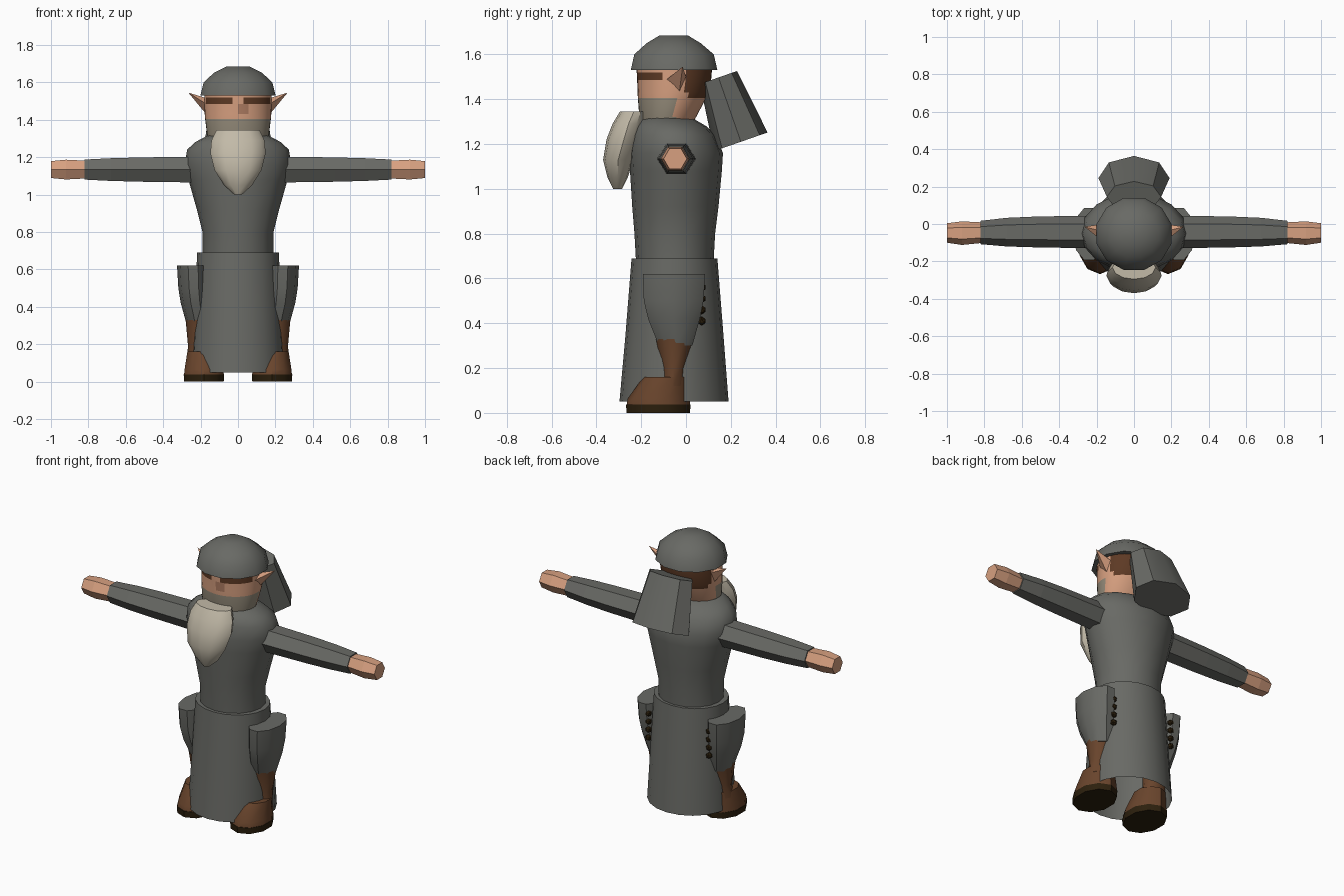
import bpy, bmesh, math
from mathutils import Matrix, Vector

cube = bpy.data.objects.get("Cube")
if cube:
    bpy.data.objects.remove(cube, do_unlink=True)


def material(name, r, g, b):
    m = bpy.data.materials.new(name)
    m.use_nodes = True
    m.diffuse_color = (r, g, b, 1)
    m.node_tree.nodes["Principled BSDF"].inputs["Base Color"].default_value = (r, g, b, 1)
    return m


CLOTH = material("grey_cloth", 0.14, 0.143, 0.13)
SKIN = material("skin", 0.68, 0.35, 0.215)
NOSE = material("skin_shade", 0.42, 0.2, 0.12)
LEATHER = material("brown_leather", 0.14, 0.058, 0.025)
HAIR = material("brown_hair", 0.11, 0.042, 0.018)
SOLE = material("dark_sole", 0.025, 0.014, 0.004)
BEARD = material("beard", 0.54, 0.49, 0.39)
STUBBLE = material("short_beard", 0.3, 0.26, 0.195)


def finish(name, bm, mats, smooth=True, mirror=False):
    bmesh.ops.recalc_face_normals(bm, faces=bm.faces[:])
    mesh = bpy.data.meshes.new(name)
    bm.to_mesh(mesh)
    bm.free()
    for m in mats:
        mesh.materials.append(m)
    obj = bpy.data.objects.new(name, mesh)
    bpy.context.collection.objects.link(obj)
    if mirror:
        obj.modifiers.new("Mirror", "MIRROR").use_mirror_merge = False
    if smooth:
        bpy.ops.object.select_all(action="DESELECT")
        obj.select_set(True)
        bpy.context.view_layer.objects.active = obj
        bpy.ops.object.shade_smooth_by_angle(angle=math.radians(40))
    return obj


def loft(name, rings, sides, mats, matrix=None, caps=(True, True), phase=0.0,
         rule=None, smooth=True, mirror=False):
    """Skin elliptical rings given as (z, centre x, half width, y front, y back)."""
    bm = bmesh.new()
    loops = []
    for z, cx, rx, y0, y1 in rings:
        loop = []
        for i in range(sides):
            a = 2 * math.pi * (i + phase) / sides
            loop.append(bm.verts.new((cx + rx * math.cos(a),
                                      (y0 + y1) / 2 + (y1 - y0) / 2 * math.sin(a), z)))
        loops.append(loop)
    for lo, hi in zip(loops, loops[1:]):
        for i in range(sides):
            j = (i + 1) % sides
            bm.faces.new((lo[i], lo[j], hi[j], hi[i]))
    if caps[0]:
        bm.faces.new(loops[0])
    if caps[1]:
        bm.faces.new(loops[-1])
    if rule:
        for f in bm.faces:
            f.material_index = rule(f.calc_center_median())
    if matrix:
        bm.transform(matrix)
    return finish(name, bm, mats, smooth, mirror)


# Robe: torso and open skirt
loft("torso", [(0.62, 0, 0.19, -0.22, 0.12), (0.8, 0, 0.19, -0.23, 0.13),
               (0.92, 0, 0.22, -0.24, 0.145), (1.08, 0, 0.265, -0.25, 0.16),
               (1.16, 0, 0.285, -0.255, 0.165), (1.24, 0, 0.272, -0.245, 0.13),
               (1.28, 0, 0.23, -0.23, 0.09), (1.315, 0, 0.165, -0.2, 0.03)], 16, [CLOTH])
loft("robe_skirt", [(0.05, 0, 0.25, -0.297, 0.19), (0.35, 0, 0.235, -0.27, 0.167),
                    (0.69, 0, 0.218, -0.243, 0.14)], 20, [CLOTH], caps=(False, True))


# Head with painted hair, brows, nose and short beard
def face_paint(p):
    if p.y > 0.0 and p.z > 1.4:
        return 1
    if p.z < 1.405 and p.y < -0.05:
        return 2
    if 1.485 < p.z < 1.52 and p.y < -0.11 and abs(p.x) > 0.025:
        return 1
    if 1.43 < p.z < 1.485 and p.y < -0.1 and 0 < p.x < 0.045:
        return 3
    return 0


loft("head", [(1.28, 0, 0.15, -0.2, 0.02), (1.32, 0, 0.165, -0.208, 0.045),
              (1.405, 0, 0.176, -0.215, 0.09), (1.43, 0, 0.178, -0.216, 0.1),
              (1.485, 0, 0.18, -0.218, 0.112), (1.52, 0, 0.18, -0.22, 0.115),
              (1.56, 0, 0.18, -0.22, 0.115)], 40, [SKIN, HAIR, STUBBLE, NOSE], rule=face_paint)

# Pointed ears
bm = bmesh.new()
base = [bm.verts.new(p) for p in ((0.17, -0.09, 1.485), (0.17, -0.03, 1.43),
                                  (0.17, 0.0, 1.5), (0.165, -0.04, 1.515))]
tip = bm.verts.new((0.265, -0.015, 1.545))
bm.faces.new(base)
for i in range(4):
    bm.faces.new((base[i], base[(i + 1) % 4], tip))
finish("ears", bm, [SKIN], smooth=False, mirror=True)

# Cap
loft("cap", [(1.53, 0, 0.208, -0.253, 0.147), (1.6, 0, 0.19, -0.237, 0.13),
             (1.65, 0, 0.135, -0.18, 0.07), (1.685, 0, 0.065, -0.12, 0.01)],
     12, [CLOTH], phase=0.5)

# Hood hanging behind the neck
top, bottom = Vector((0, 0.145, 1.497)), Vector((0, 0.245, 1.21))
axis = top - bottom
tilt = Matrix.Translation(bottom) @ Matrix.Rotation(math.atan2(-axis.y, axis.z), 4, "X")
loft("hood", [(0, 0, 0.19, -0.126, 0.126), (axis.length, 0, 0.145, -0.088, 0.088)],
     8, [CLOTH], matrix=tilt)

# Hanging beard
loft("beard", [(1.0, 0, 0.02, -0.325, -0.285), (1.05, 0, 0.075, -0.35, -0.26),
               (1.13, 0, 0.125, -0.37, -0.235), (1.22, 0, 0.148, -0.355, -0.2),
               (1.29, 0, 0.142, -0.328, -0.185), (1.345, 0, 0.115, -0.295, -0.17)],
     12, [BEARD])

# Sleeves and hands, lofted along x with corners at front and back
along_x = Matrix(((0, 0, 1, 0), (0, 1, 0, 0), (1, 0, 0, 0), (0, 0, 0, 1)))
Z = 1.134
loft("sleeves", [(0.2, Z, 0.08, -0.13, 0.045), (0.52, Z, 0.075, -0.125, 0.04),
                 (0.68, Z, 0.07, -0.12, 0.033), (0.82, Z, 0.062, -0.108, 0.017)],
     6, [CLOTH], matrix=along_x, phase=0.5, smooth=False, mirror=True)
loft("hands", [(0.8, Z, 0.054, -0.1, 0.008), (0.92, Z, 0.061, -0.112, 0.014),
               (1.0, Z, 0.052, -0.1, 0.004)],
     6, [SKIN], matrix=along_x, phase=0.5, smooth=False, mirror=True)

# Breeches, boots and soles
loft("breeches", [(0.3, 0.205, 0.068, -0.125, 0.032), (0.42, 0.228, 0.078, -0.175, 0.068),
                  (0.5, 0.236, 0.083, -0.195, 0.085), (0.62, 0.24, 0.086, -0.2, 0.093)],
     10, [CLOTH], mirror=True)
loft("boot_shafts", [(0.12, 0.19, 0.08, -0.11, -0.005), (0.2, 0.195, 0.073, -0.11, 0.0),
                     (0.33, 0.205, 0.075, -0.138, 0.033)], 10, [LEATHER], mirror=True)
loft("boot_feet", [(0.035, 0.182, 0.112, -0.265, 0.018), (0.065, 0.182, 0.109, -0.26, 0.016),
                   (0.16, 0.187, 0.088, -0.19, 0.01)], 10, [LEATHER], mirror=True, phase=0.5)
loft("soles", [(0, 0.182, 0.111, -0.265, 0.018), (0.038, 0.182, 0.114, -0.268, 0.02)],
     10, [SOLE], mirror=True, phase=0.5)

# Dark lacing studs down the back of the breeches
for n in range(4):
    bm = bmesh.new()
    bmesh.ops.create_icosphere(bm, subdivisions=1, radius=0.02,
                               matrix=Matrix.Translation((0.207, 0.07, 0.41 + n * 0.05)))
    finish("lacing_studs", bm, [SOLE], smooth=False, mirror=True)
